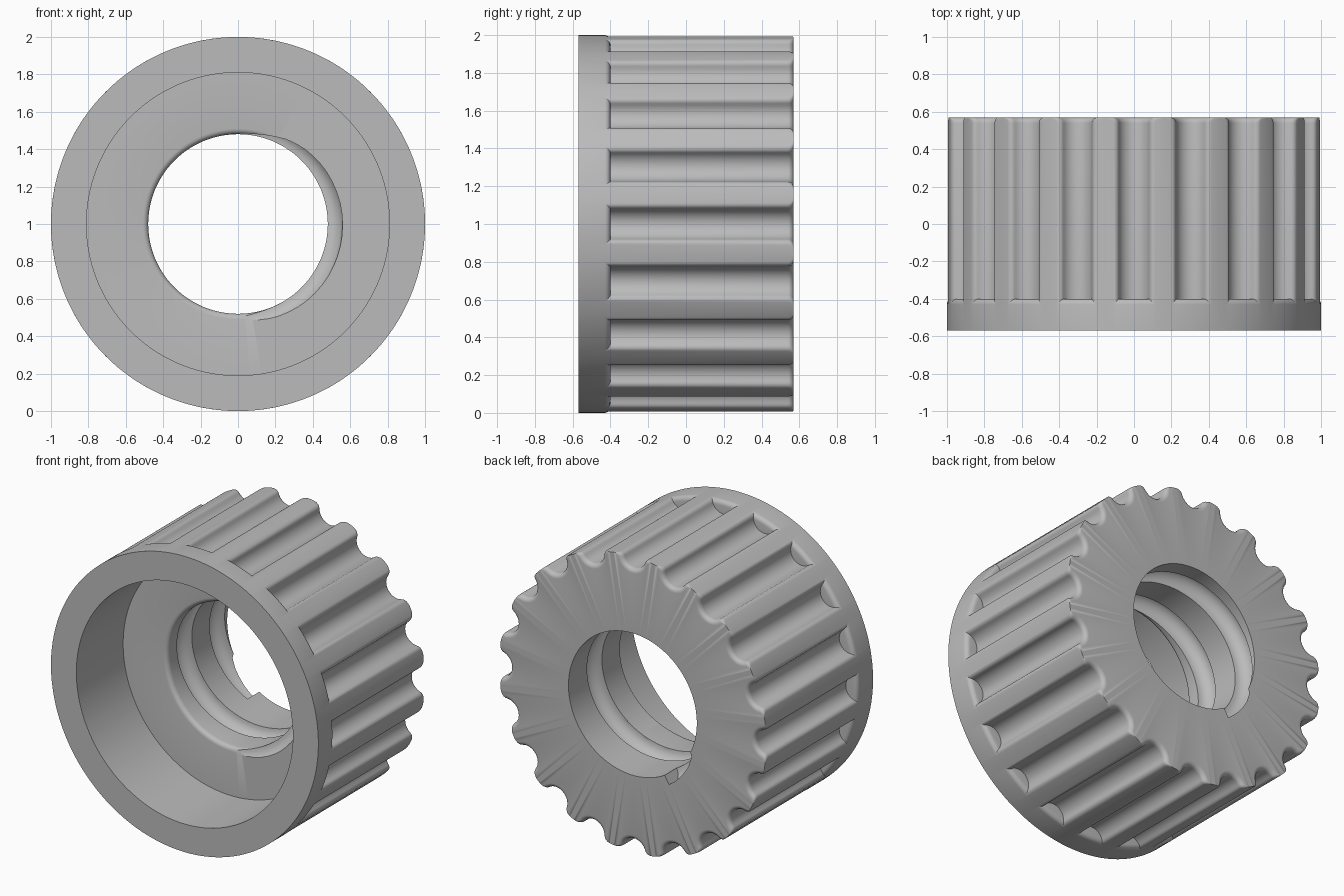
import bpy, bmesh, math
from math import sin, cos, pi, radians, hypot, atan2, sqrt

cube = bpy.data.objects.get("Cube")
if cube:
    bpy.data.objects.remove(cube, do_unlink=True)

FRONT, BACK = -0.57, 0.57
FLUTES, FLUTE_R, FILLET = 20, 0.085, 0.03
FLUTE_END = -0.40
RECESS_R, FLOOR_Y, BORE_R = 0.81, -0.07, 0.48
THREAD_R, PITCH, THREAD_Y = 0.08, 0.35, -0.06


def flute_outline(a):
    """Fluted cross-section as (radius, angle), with rounded ridge edges."""
    f = FILLET
    phi = math.acos((1 + (1 - f) ** 2 - (a + f) ** 2) / (2 * (1 - f)))
    fx, fy = (1 - f) * cos(phi), (1 - f) * sin(phi)
    end = atan2(fy, fx - 1)
    half = []
    for i in range(9):
        t = pi + (end - pi) * i / 8
        half.append((1 + a * cos(t), a * sin(t)))
    start = end - pi
    for i in range(1, 6):
        t = start + (phi - start) * i / 5
        half.append((fx + f * cos(t), fy + f * sin(t)))
    half = [(hypot(x, y), atan2(y, x)) for x, y in half]
    tooth = [(r, -t) for r, t in half[:0:-1]] + half + [(1, pi / FLUTES)]
    return [(r, t + 2 * pi * k / FLUTES) for k in range(FLUTES) for r, t in tooth]


def end_y(r):
    """Flute end wall, rounded over towards the rim."""
    d = max(0, r - 1 + FILLET)
    return FLUTE_END - FILLET + sqrt(max(0, FILLET ** 2 - d * d))


def loft(name, rings, closed):
    bm = bmesh.new()
    loops = [[bm.verts.new(p) for p in ring] for ring in rings]
    pairs = list(zip(loops, loops[1:]))
    if closed:
        pairs.append((loops[-1], loops[0]))
    else:
        bm.faces.new(loops[0])
        bm.faces.new(loops[-1])
    for a, b in pairs:
        for i in range(len(a)):
            j = (i + 1) % len(a)
            bm.faces.new((a[i], a[j], b[j], b[i]))
    bmesh.ops.remove_doubles(bm, verts=bm.verts, dist=1e-5)
    bmesh.ops.recalc_face_normals(bm, faces=bm.faces)
    mesh = bpy.data.meshes.new(name)
    bm.to_mesh(mesh)
    bm.free()
    obj = bpy.data.objects.new(name, mesh)
    bpy.context.collection.objects.link(obj)
    return obj


def polar(r, t, y):
    return (r * cos(t), y, 1 + r * sin(t))


base = flute_outline(FLUTE_R)
rings = []


def circle(r, y):
    rings.append([polar(r, t, y) for _, t in base])


# Flange and front recess
circle(BORE_R + FILLET, FLOOR_Y)
circle(RECESS_R, FLOOR_Y)
circle(RECESS_R, FRONT)
circle(1, FRONT)
# Rounded flute end walls
for i in range(5, -1, -1):
    low = 1 - FILLET + FILLET * sin(pi / 2 * i / 5)
    rings.append([polar(max(r, low), t, end_y(max(r, low))) for r, t in base])
# Flutes, flaring at the back face
rings.append([polar(r, t, end_y(r)) for r, t in base])
for i in range(6):
    t = pi / 2 * i / 5
    y = BACK - FILLET + FILLET * sin(t)
    rings.append([polar(r, q, y)
                  for r, q in flute_outline(FLUTE_R + FILLET * (1 - cos(t)))])
# Bore with a rounded front edge
circle(BORE_R, BACK)
for i in range(5):
    t = pi / 2 * i / 5
    circle(BORE_R + FILLET * (1 - cos(t)), FLOOR_Y + FILLET * (1 - sin(t)))
body = loft("fluted_cap", rings, True)

# Helical thread groove
coil = []
for deg in range(-150, 601, 6):
    t = radians(deg)
    y = THREAD_Y + PITCH * deg / 360
    coil.append([polar(BORE_R + THREAD_R * cos(u), t, y + THREAD_R * sin(u))
                 for u in (2 * pi * k / 24 for k in range(24))])
cutter = loft("thread_cutter", coil, False)
cutter.hide_render = True

cut = body.modifiers.new("thread", 'BOOLEAN')
cut.object = cutter
cut.operation = 'DIFFERENCE'
cut.solver = 'EXACT'
bpy.context.view_layer.update()
deps = bpy.context.evaluated_depsgraph_get()
result = bpy.data.meshes.new_from_object(body.evaluated_get(deps))
body.modifiers.clear()
body.data = result
bpy.data.objects.remove(cutter, do_unlink=True)

# Plain grey material
grey = bpy.data.materials.new("plain_grey")
grey.use_nodes = True
colour = (0.5, 0.5, 0.5, 1)
grey.diffuse_color = colour
grey.node_tree.nodes["Principled BSDF"].inputs["Base Color"].default_value = colour
body.data.materials.clear()
body.data.materials.append(grey)

bpy.ops.object.select_all(action='DESELECT')
body.select_set(True)
bpy.context.view_layer.objects.active = body
bpy.ops.object.shade_smooth_by_angle(angle=radians(32))
